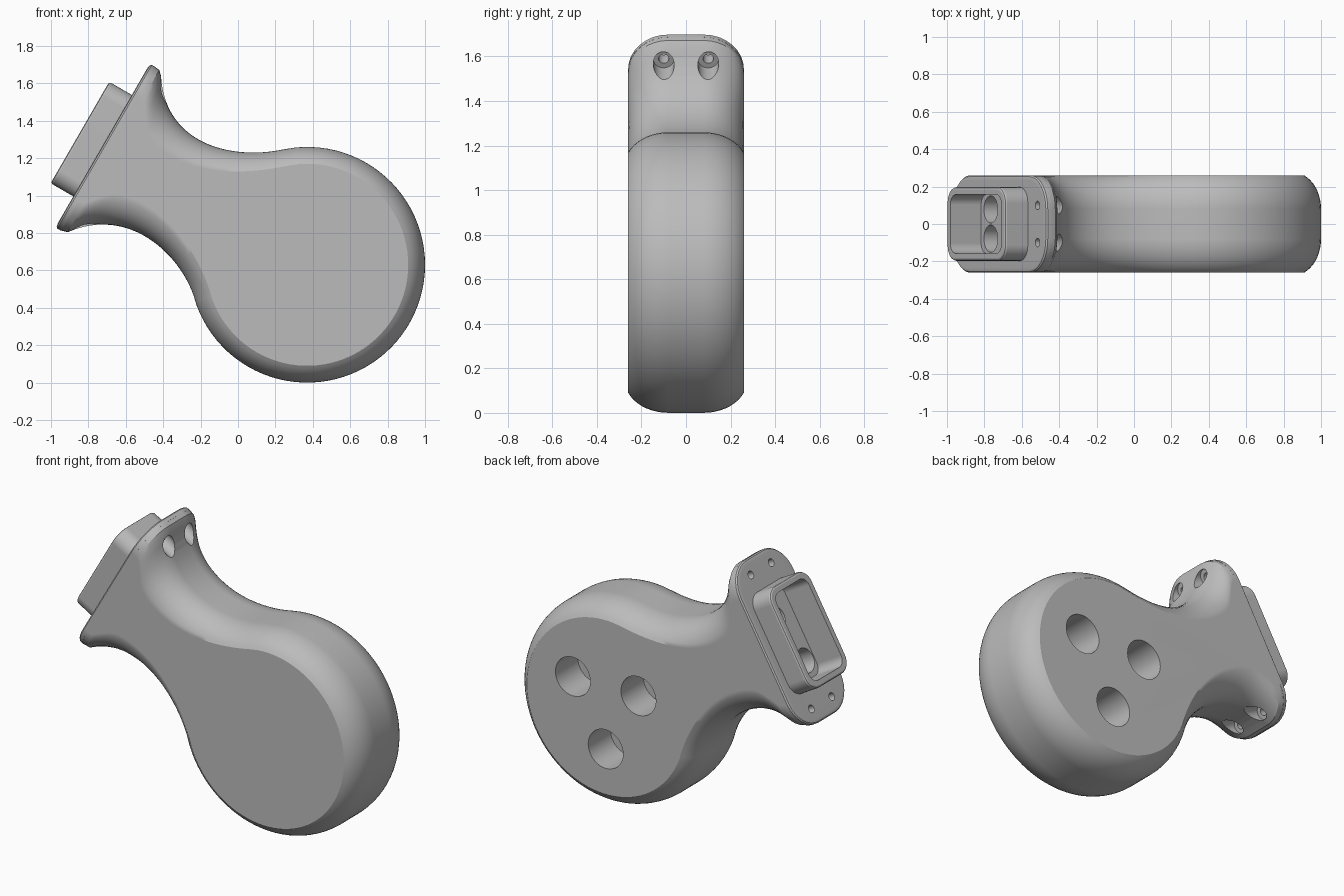
import bpy, bmesh
from math import sin, cos, pi, radians
from mathutils import Vector, Matrix

if "Cube" in bpy.data.objects:
    bpy.data.objects.remove(bpy.data.objects["Cube"])

grey = bpy.data.materials.new("light_grey")
grey.use_nodes = True
GREY = (0.5, 0.5, 0.5, 1)
grey.diffuse_color = GREY
grey.node_tree.nodes["Principled BSDF"].inputs["Base Color"].default_value = GREY

# Tilted frame of the flange: local x runs along it, y across it, z outward
U, N = Vector((0.5, 0, 0.866)), Vector((-0.866, 0, 0.5))
CENTRE = Vector((-0.724, 0, 1.267))
FLANGE = Matrix((U, (0, 1, 0), N)).transposed().to_4x4()
FLANGE.translation = CENTRE
HALF_L, HALF_W = 0.505, 0.26


def loft(name, rings, matrix=Matrix()):
    """Skin a stack of equal-length closed rings and cap both ends."""
    bm = bmesh.new()
    loops = [[bm.verts.new(matrix @ Vector(p)) for p in ring] for ring in rings]
    for a, b in zip(loops, loops[1:]):
        for i in range(len(a)):
            bm.faces.new((a[i - 1], a[i], b[i], b[i - 1]))
    bm.faces.new(loops[0])
    bm.faces.new(loops[-1])
    bmesh.ops.recalc_face_normals(bm, faces=bm.faces[:])
    mesh = bpy.data.meshes.new(name)
    bm.to_mesh(mesh)
    bm.free()
    mesh.materials.append(grey)
    ob = bpy.data.objects.new(name, mesh)
    bpy.context.collection.objects.link(ob)
    return ob


def rounded_ring(a, b, r, z, cx=0, cy=0, seg=8):
    ring = []
    for k, (sx, sy) in enumerate(((1, 1), (-1, 1), (-1, -1), (1, -1))):
        for j in range(seg + 1):
            t = (k + j / seg) * pi / 2
            ring.append((cx + sx * (a - r) + r * cos(t), cy + sy * (b - r) + r * sin(t), z))
    return ring


def rounded_block(name, a, b, r, layers):
    """Rounded rectangle on the flange; layers are (height, inset)."""
    return loft(name, [rounded_ring(a - d, b - d, r - d, z) for z, d in layers], FLANGE)


def rod(name, r, x, y, z0, z1, matrix):
    ring = lambda z: [(x + r * cos(i * pi / 20), y + r * sin(i * pi / 20), z) for i in range(40)]
    return loft(name, [ring(z0), ring(z1)], matrix)


def bezier(p, steps):
    p = [Vector((x, 0, z)) for x, z in p]
    out = []
    for i in range(steps + 1):
        t = i / steps
        s = 1 - t
        out.append(p[0] * s**3 + p[1] * 3 * s * s * t + p[2] * 3 * s * t * t + p[3] * t**3)
    return out


def smooth(t):
    t = min(1, max(0, t))
    return t * t * (3 - 2 * t)


# Body outline: lower neck, round bulb, upper neck
BULB, RADIUS = Vector((0.37, 0, 0.63)), 0.63
on_bulb = lambda deg: BULB + RADIUS * Vector((cos(radians(deg)), 0, sin(radians(deg))))
lower = bezier([(-0.228, 0.435), (-0.29, 0.66), (-0.55, 0.93), (-0.87, 0.82)], 24)[::-1]
upper = bezier([(0.239, 1.246), (-0.03, 1.19), (-0.39, 1.27), (-0.412, 1.64)], 24)
bulb = [on_bulb(200 + i * 4) for i in range(65)]
outline = ([CENTRE - U * HALF_L - N * 0.03, Vector((-0.91, 0, 0.804))] + lower + bulb
           + upper + [Vector((-0.421, 0, 1.672)), CENTRE + U * HALF_L - N * 0.03])

# Each outline point gets an inward direction and a depth for the rounded sides
rim = []
for i, p in enumerate(outline):
    tangent = outline[min(i + 1, len(outline) - 1)] - outline[max(i - 1, 0)]
    inward = Vector((-tangent.z, 0, tangent.x)).normalized()
    behind = -(p - CENTRE).dot(N)
    along = U if (p - CENTRE).dot(U) < 0 else -U
    w = smooth((0.4 - behind) / 0.3)
    neck = smooth((0.85 - behind) / 0.75)
    rim.append((p, inward.lerp(along, w).normalized(),
                0.09 + 0.09 * neck, radians(66 + 23 * neck)))

STEPS = 9
rings = []
for k in list(range(-STEPS, 0)) + [-0.0, 0.0] + list(range(1, STEPS + 1)):
    side = -1 if len(rings) <= STEPS else 1
    ring = []
    for p, inward, depth, arc in rim:
        a = arc * abs(k) / STEPS
        q = p + inward * depth * (1 - cos(a)) / (1 - cos(arc))
        q.y = side * (0.08 + 0.18 * sin(a) / sin(arc))
        ring.append(q)
    rings.append(ring)
body = loft("body", rings)

# Flange plate and the port collar standing on it
plate = rounded_block("flange_plate", HALF_L, HALF_W, 0.18,
                      [(-0.035, 0), (-0.012, 0), (-0.004, 0.007), (0, 0.025)])
collar = rounded_block("port_collar", 0.313, 0.197, 0.085,
                       [(-0.02, 0), (0.128, 0), (0.136, 0.004), (0.14, 0.012)])

# Cutters: port opening, inner passages, screw holes with counterbores
port = rounded_block("port_cutter", 0.273, 0.157, 0.055, [(-0.05, 0), (0.2, 0)])
passages = [rod("passage_cutter", 0.073, x, y, -0.4, -0.04, FLANGE)
            for x, y in ((-0.17, 0.078), (-0.17, -0.078), (0.12, 0))]
screws, bores = [], []
for x in (-0.416, 0.416):
    for y in (-0.1, 0.1):
        screws.append(rod("screw_cutter", 0.023, x, y, -0.2, 0.05, FLANGE))
        bores.append(rod("counterbore_cutter", 0.047, x, y, -0.45, -0.075, FLANGE))

# Three round sockets in the back of the bulb
TO_BACK = Matrix.Rotation(-pi / 2, 4, "X")
sockets = []
for deg in (30, 150, 270):
    c = BULB + 0.26 * Vector((cos(radians(deg)), 0, sin(radians(deg))))
    sockets.append(rod("socket_cutter", 0.12, c.x, -c.z, 0.04, 0.4, TO_BACK))


def finish(ob, cutters):
    bpy.ops.object.select_all(action="DESELECT")
    bpy.context.view_layer.objects.active = ob
    ob.select_set(True)
    for cutter in cutters:
        mod = ob.modifiers.new("cut", "BOOLEAN")
        mod.operation, mod.object, mod.solver = "DIFFERENCE", cutter, "EXACT"
        bpy.ops.object.modifier_apply(modifier=mod.name)
    bpy.ops.object.shade_smooth_by_angle(angle=radians(26))
    mod = ob.modifiers.new("even_shading", "WEIGHTED_NORMAL")
    mod.keep_sharp = True


finish(body, [port] + passages + screws + bores + sockets)
finish(plate, [port] + screws)
finish(collar, [port])
for cutter in [port] + passages + screws + bores + sockets:
    bpy.data.objects.remove(cutter)
